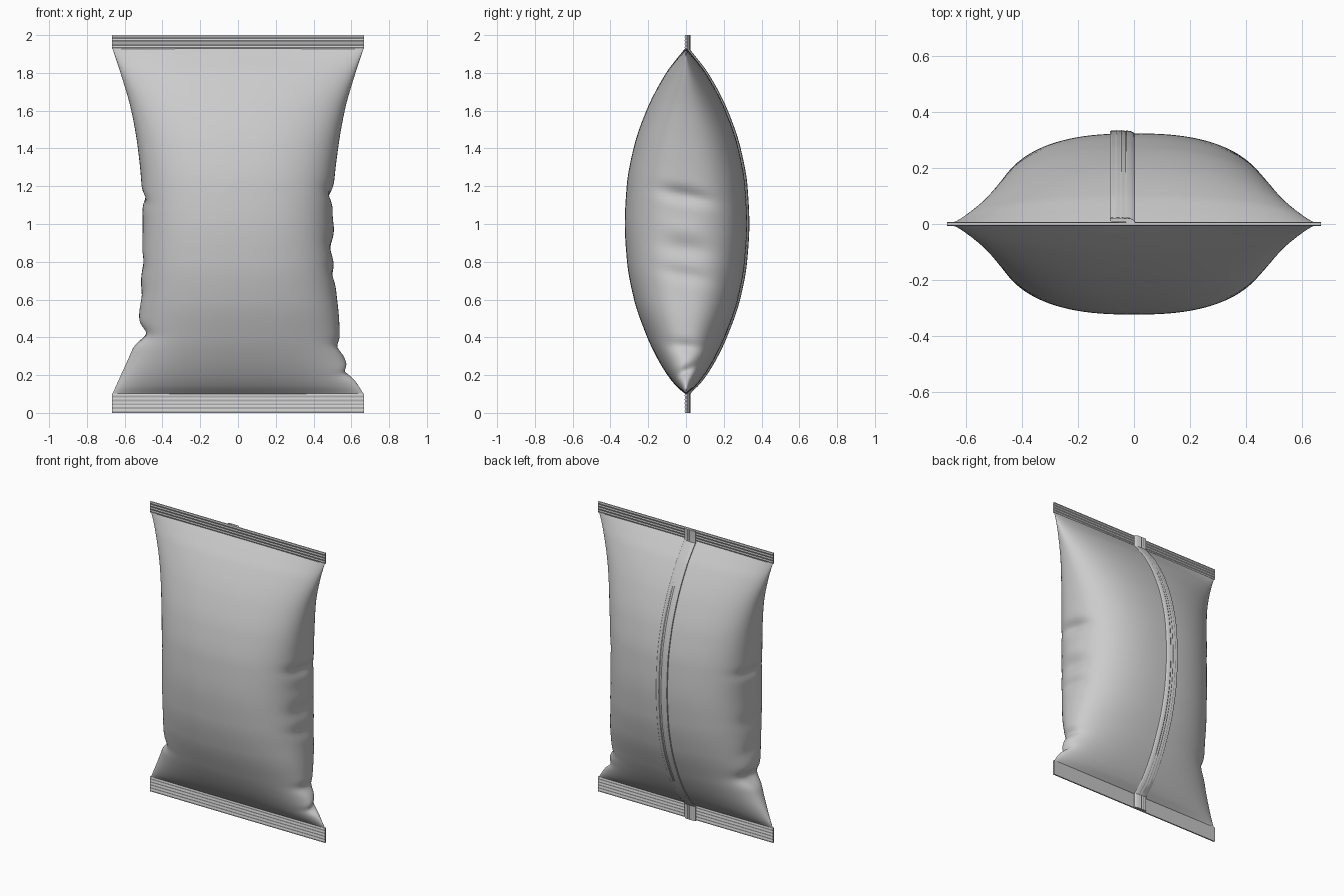
import bpy, bmesh, math
from math import sin, cos, pi, exp

if "Cube" in bpy.data.objects:
    bpy.data.objects.remove(bpy.data.objects["Cube"])


def smooth(pts, z):
    """Smooth (monotone cubic) curve through (z, value) points."""
    n = len(pts)
    s = [(pts[i + 1][1] - pts[i][1]) / (pts[i + 1][0] - pts[i][0]) for i in range(n - 1)]
    m = [s[0]] + [2 * a * b / (a + b) if a * b > 0 else 0 for a, b in zip(s, s[1:])] + [s[-1]]
    i = max(0, min(n - 2, sum(1 for p in pts if p[0] <= z) - 1))
    h = pts[i + 1][0] - pts[i][0]
    t = (z - pts[i][0]) / h
    return (pts[i][1] * (1 + 2 * t) * (1 - t) ** 2 + h * m[i] * t * (1 - t) ** 2
            + pts[i + 1][1] * t * t * (3 - 2 * t) + h * m[i + 1] * t * t * (t - 1))


def loft(name, rings, angle):
    """Skin a list of closed rings and cap both ends."""
    bm = bmesh.new()
    vs = [[bm.verts.new(p) for p in r] for r in rings]
    k = len(rings[0])
    for a, b in zip(vs, vs[1:]):
        for j in range(k):
            bm.faces.new((a[j], a[(j + 1) % k], b[(j + 1) % k], b[j]))
    bm.faces.new(vs[0][::-1])
    bm.faces.new(vs[-1])
    bmesh.ops.recalc_face_normals(bm, faces=bm.faces)
    me = bpy.data.meshes.new(name)
    bm.to_mesh(me)
    bm.free()
    ob = bpy.data.objects.new(name, me)
    bpy.context.collection.objects.link(ob)
    bpy.ops.object.select_all(action='DESELECT')
    bpy.context.view_layer.objects.active = ob
    ob.select_set(True)
    bpy.ops.object.shade_smooth_by_angle(angle=math.radians(angle))
    return ob


# Bag outline: bulge depth and the two side edges against height
Z0, Z1, HALF = 0.1, 1.93, 0.668
DEPTH = [(0.1, 0.004), (0.14, 0.05), (0.2, 0.098), (0.3, 0.158), (0.4, 0.205), (0.6, 0.275),
         (0.8, 0.312), (1.0, 0.324), (1.2, 0.314), (1.4, 0.278), (1.6, 0.21), (1.8, 0.105),
         (1.88, 0.045), (1.93, 0.004)]
RIGHT = [(0.1, 0.665), (0.2, 0.605), (0.33, 0.553), (0.4, 0.54), (0.5, 0.535), (0.7, 0.515),
         (1.0, 0.5), (1.2, 0.508), (1.4, 0.53), (1.6, 0.565), (1.8, 0.622), (1.93, 0.665)]
LEFT = [(0.1, 0.665), (0.2, 0.62), (0.33, 0.563), (0.42, 0.535), (0.5, 0.525), (0.8, 0.51),
        (1.0, 0.505), (1.2, 0.511), (1.4, 0.53), (1.6, 0.565), (1.8, 0.622), (1.93, 0.665)]

# Side creases: side, height, depth, half height, half width, slant
CREASES = [(1, 1.15, 0.028, 0.04, 0.15, -0.2), (1, 0.87, 0.016, 0.05, 0.14, -0.15),
           (1, 0.73, 0.014, 0.04, 0.14, -0.2), (1, 0.35, 0.022, 0.035, 0.12, -0.1),
           (1, 0.22, 0.03, 0.03, 0.07, 0.4), (1, 0.97, -0.008, 0.05, 0.12, -0.2),
           (-1, 1.14, 0.02, 0.035, 0.15, 0.15), (-1, 0.8, 0.01, 0.05, 0.14, 0.2),
           (-1, 0.42, 0.05, 0.045, 0.16, 0.1), (-1, 0.62, 0.008, 0.05, 0.14, -0.2)]


def body_ring(z, k=112):
    d = smooth(DEPTH, z)
    mid = sin(pi * (z - Z0) / (Z1 - Z0)) ** 0.6
    e = 2 / (2.05 + 0.45 * mid)
    ring = []
    for j in range(k):
        c, s = cos(2 * pi * j / k), sin(2 * pi * j / k)
        side = 1 if c > 0 else -1
        w = smooth(RIGHT if side > 0 else LEFT, z)
        f = abs(c) ** e
        y = math.copysign(abs(s) ** e * d, s)
        dent = sum(q * exp(-((z - h - sl * y) / hz) ** 2 - (y / hy) ** 2)
                   for sd, h, q, hz, hy, sl in CREASES if sd == side)
        ring.append((side * (f * w - dent * f ** 5), y, z))
    return ring


N = 150
loft("bag_body", [body_ring(Z0 + (Z1 - Z0) * (0.5 - 0.5 * cos(pi * (0.1 + 0.8 * i / N)) / cos(0.1 * pi)))
                  for i in range(N + 1)], 60)


# Crimped end seals: ridged profile swept across the width
def seal(name, za, zb, ridges):
    steps = ridges * 2
    front = [(-(0.0075 if i % 2 else 0.0045), za + (zb - za) * i / steps) for i in range(steps + 1)]
    prof = front + [(-y, z) for y, z in reversed(front)]
    loft(name, [[(x, y, z) for y, z in prof] for x in (-HALF, HALF)], 10)


seal("bottom_seal", 0.0, 0.102, 5)
seal("top_seal", 1.926, 2.0, 4)


# Back fin seam: folded strip with lengthwise ridges, following the bulge
def fin_ring(z):
    base = max(0.006, smooth(DEPTH, min(max(z, Z0), Z1)) - 0.005)
    outer = [(0.004, 0.002), (0.0, 0.007), (-0.012, 0.013), (-0.026, 0.0155), (-0.03, 0.0135),
             (-0.044, 0.0165), (-0.048, 0.0145), (-0.062, 0.0165), (-0.066, 0.0145),
             (-0.08, 0.0155), (-0.085, 0.013)]
    inner = [(-0.085, 0.004), (-0.04, 0.001), (0.004, -0.002)]
    return [(x, base + y, z) for x, y in outer + inner]


loft("back_fin_seam", [fin_ring(2.0 * i / 100) for i in range(101)], 25)
